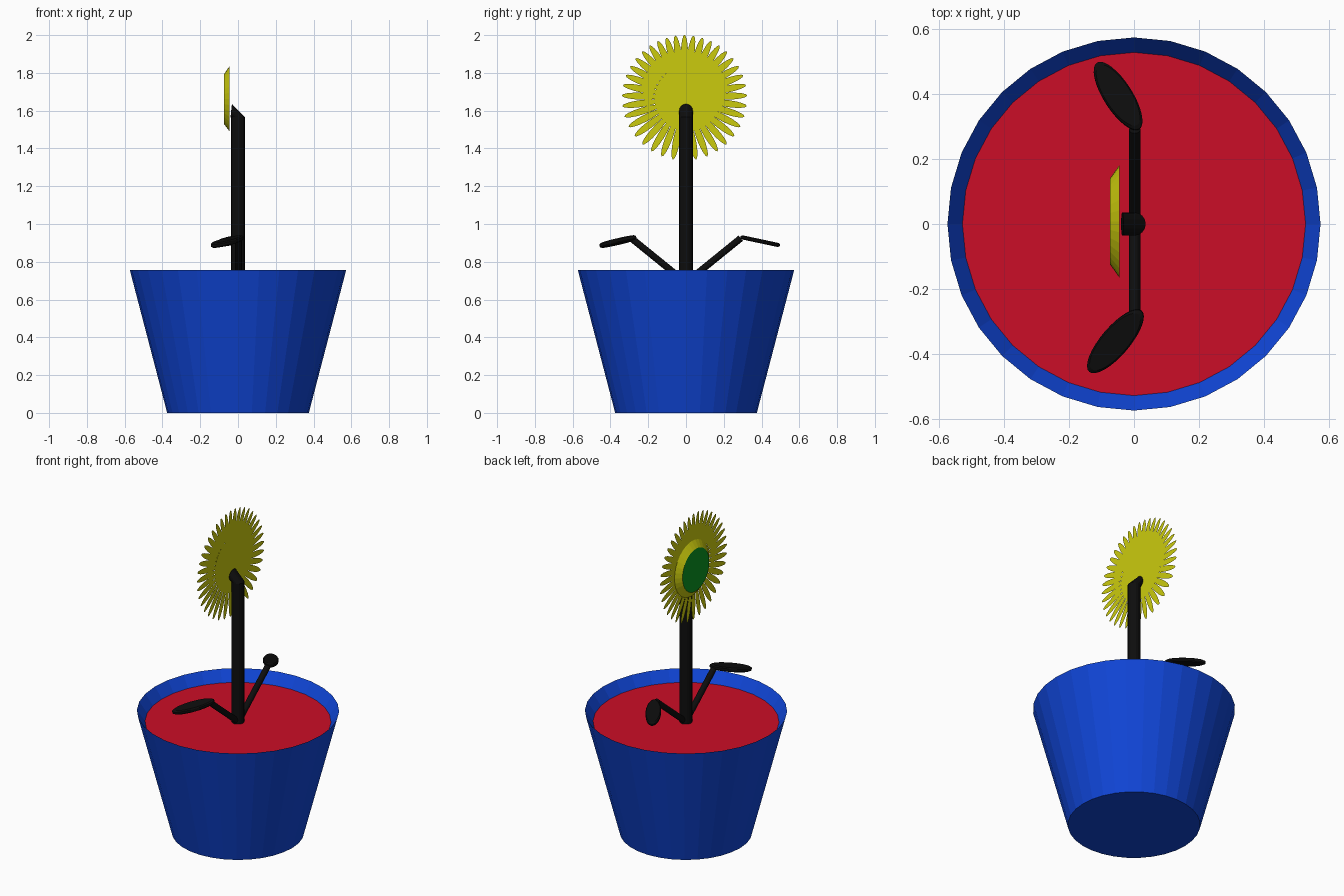
import bpy, bmesh, math
from mathutils import Vector, Matrix, Euler

if "Cube" in bpy.data.objects:
    bpy.data.objects.remove(bpy.data.objects["Cube"])


def material(name, rgb):
    m = bpy.data.materials.new(name)
    m.diffuse_color = (*rgb, 1)
    m.use_nodes = True
    m.node_tree.nodes["Principled BSDF"].inputs["Base Color"].default_value = m.diffuse_color
    return m


BLUE = material("blue", (0.005, 0.06, 0.68))
RED = material("red", (0.6, 0.004, 0.02))
BLACK = material("black", (0.004, 0.004, 0.004))
YELLOW = material("yellow", (0.6, 0.6, 0.004))
GREEN = material("green", (0.003, 0.3, 0.015))


def finish(bm, name, *mats):
    bmesh.ops.recalc_face_normals(bm, faces=bm.faces)
    me = bpy.data.meshes.new(name)
    bm.to_mesh(me)
    bm.free()
    for m in mats:
        me.materials.append(m)
    ob = bpy.data.objects.new(name, me)
    bpy.context.collection.objects.link(ob)
    return ob


def ring(bm, n, r, mat=Matrix()):
    return [bm.verts.new(mat @ Vector((r * math.cos(2 * math.pi * i / n),
                                       r * math.sin(2 * math.pi * i / n), 0)))
            for i in range(n)]


def loft(name, rings, n, mats, cap_start=True, cap_end=True, end_mat=0):
    """Skin a list of (radius, matrix) rings."""
    bm = bmesh.new()
    loops = [ring(bm, n, r, m) for r, m in rings]
    for a, b in zip(loops, loops[1:]):
        for i in range(n):
            j = (i + 1) % n
            bm.faces.new((a[i], a[j], b[j], b[i]))
    if cap_start:
        bm.faces.new(loops[0][::-1])
    if cap_end:
        bm.faces.new(loops[-1]).material_index = end_mat
    return finish(bm, name, *mats)


def at(x, y, z, rot=(0, 0, 0)):
    return Matrix.Translation((x, y, z)) @ Euler(rot).to_matrix().to_4x4()


# Pot with sloping inner lip, and the soil inside it
loft("pot", [(0.375, at(0, 0, 0)), (0.573, at(0, 0, 0.757)), (0.527, at(0, 0, 0.69))],
     32, [BLUE], cap_end=False)
bm = bmesh.new()
bm.faces.new(ring(bm, 32, 0.527, at(0, 0, 0.69)))
finish(bm, "soil", RED)

# Stem, bent toward the flower at the top
loft("stem", [(0.036, at(0, 0, 0.69)), (0.036, at(0, 0, 1.567)),
              (0.036, at(-0.036, 0, 1.6, (0, math.radians(-84), 0)))], 16, [BLACK])

# Leaf stalks rising from the stem base to each side
for side, name in ((-1, "left_stalk"), (1, "right_stalk")):
    a, b = Vector((0.002, 0, 0.69)), Vector((0.002, side * 0.29, 0.925))
    q = (b - a).to_track_quat('Z', 'Y').to_matrix().to_4x4()
    loft(name, [(0.018, Matrix.Translation(p) @ q) for p in (a, b)], 12, [BLACK])


# Flat oval leaves
def leaf(name, centre, tilt, heading, length, width, thick):
    base = (Matrix.Translation(centre) @ Euler(tilt).to_matrix().to_4x4()
            @ Matrix.Rotation(heading, 4, 'Z'))
    size = Matrix.Diagonal((length / 2, width / 2, 1, 1))
    rings = [(r, base @ Matrix.Translation((0, 0, z)) @ size)
             for r, z in ((0.9, -thick / 2), (1, -thick / 4), (1, thick / 4), (0.9, thick / 2))]
    loft(name, rings, 32, [BLACK])


leaf("left_leaf", (-0.057, -0.36, 0.907), (math.radians(9), math.radians(-6), 0),
     math.atan2(-0.19, -0.165), 0.25, 0.088, 0.026)
leaf("right_leaf", (-0.049, 0.393, 0.909), (math.radians(-12), 0, 0),
     math.atan2(0.20, -0.125), 0.245, 0.088, 0.022)

# Flower head: tapered disc facing -x with a green centre
face = (0, math.radians(-90), 0)
loft("flower_disc", [(0.174, at(-0.044, 0.008, 1.663, face)),
                     (0.132, at(-0.074, 0.008, 1.661, face))],
     32, [YELLOW, GREEN], end_mat=1)

# Petals: one flat oval repeated around the disc
bm = bmesh.new()
COUNT = 38
for i in range(COUNT):
    t = 2 * math.pi * (i + 0.5) / COUNT
    t += 0.12 * math.cos(t)          # slightly denser toward the top
    m = (at(-0.046, -0.008, 1.668) @ Matrix.Rotation(t, 4, 'X')
         @ Matrix.Translation((0, 0.235, 0)) @ Matrix.Rotation(math.radians(90), 4, 'Y')
         @ Matrix.Diagonal((0.0185, 0.098, 1, 1)))
    bm.faces.new(ring(bm, 16, 1, m))
finish(bm, "petals", YELLOW)
